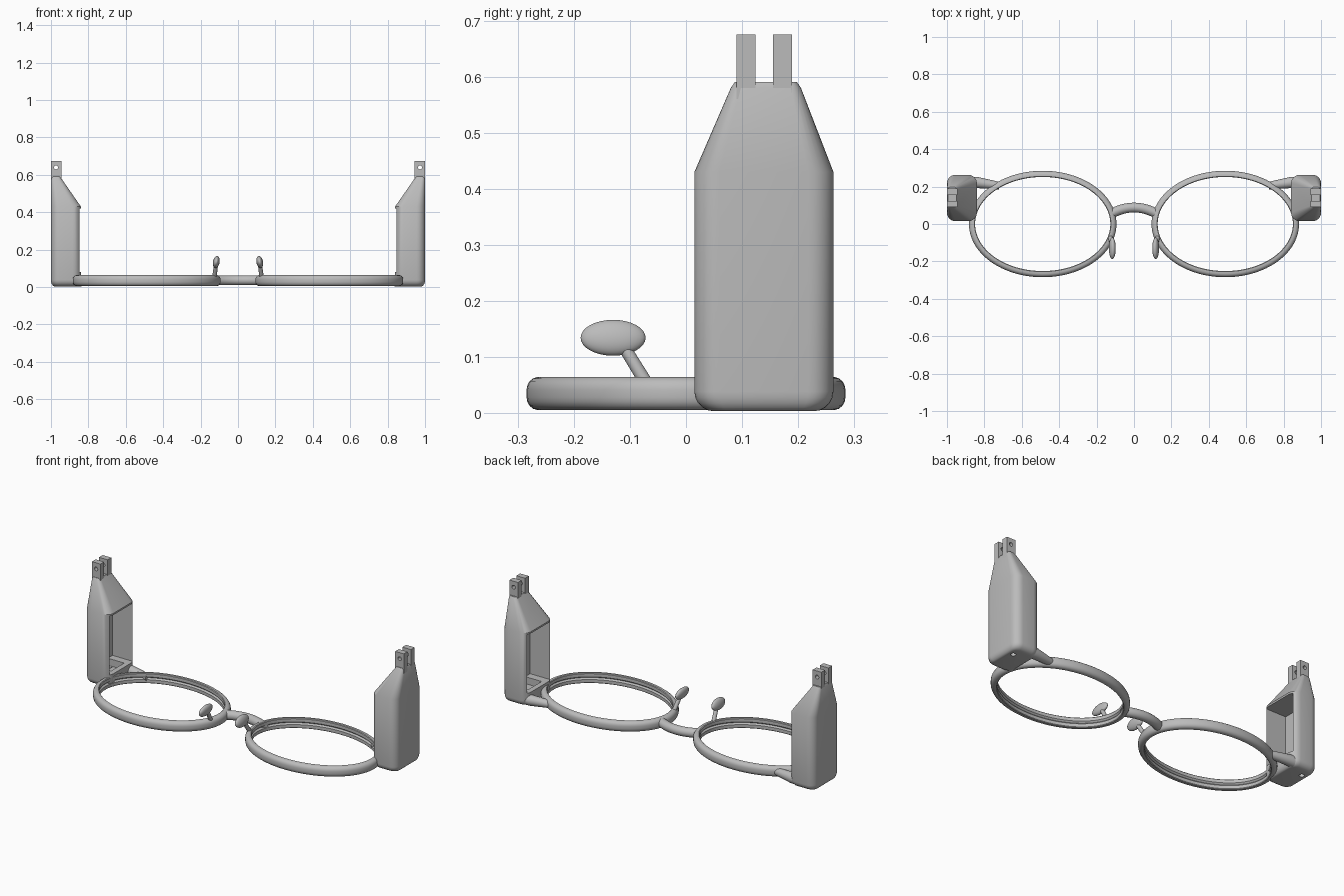
import bpy, bmesh, math
from mathutils import Vector

if "Cube" in bpy.data.objects:
    bpy.data.objects.remove(bpy.data.objects["Cube"])

grey = bpy.data.materials.new("plain grey")
grey.use_nodes = True
grey.diffuse_color = (0.5, 0.5, 0.5, 1)
grey.node_tree.nodes["Principled BSDF"].inputs["Base Color"].default_value = (0.5, 0.5, 0.5, 1)


def make(name, bm):
    bmesh.ops.recalc_face_normals(bm, faces=bm.faces)
    mesh = bpy.data.meshes.new(name)
    bm.to_mesh(mesh)
    bm.free()
    mesh.materials.append(grey)
    ob = bpy.data.objects.new(name, mesh)
    bpy.context.collection.objects.link(ob)
    return ob


def loft(name, rings, cyclic=False):
    """Skin a list of equal closed rings; cap the ends unless cyclic."""
    bm = bmesh.new()
    loops = [[bm.verts.new(p) for p in ring] for ring in rings]
    n = len(loops[0])
    pairs = list(zip(loops, loops[1:])) + ([(loops[-1], loops[0])] if cyclic else [])
    for a, b in pairs:
        for i in range(n):
            j = (i + 1) % n
            bm.faces.new((a[i], a[j], b[j], b[i]))
    if not cyclic:
        bm.faces.new(loops[0])
        bm.faces.new(loops[-1])
    return make(name, bm)


def box(name, lo, hi):
    (x0, y0, z0), (x1, y1, z1) = lo, hi
    return loft(name, [[(x0, y0, z), (x1, y0, z), (x1, y1, z), (x0, y1, z)] for z in (z0, z1)])


def tube(name, points, radii, sides=20):
    """Round tube along a path, with one radius per point."""
    pts = [Vector(p) for p in points]
    rings = []
    for i, p in enumerate(pts):
        d = (pts[min(i + 1, len(pts) - 1)] - pts[max(i - 1, 0)]).normalized()
        u = d.orthogonal().normalized() if abs(d.z) > 0.5 else d.cross(Vector((0, 0, 1))).normalized()
        v = d.cross(u)
        angles = [math.tau * k / sides for k in range(sides)]
        rings.append([p + radii[i] * (math.cos(a) * u + math.sin(a) * v) for a in angles])
    return loft(name, rings)


def cut(ob, cutter):
    cutter.hide_render = True
    mod = ob.modifiers.new("cut", "BOOLEAN")
    mod.operation, mod.object, mod.solver = "DIFFERENCE", cutter, "EXACT"
    bpy.context.view_layer.objects.active = ob
    bpy.ops.object.modifier_apply(modifier=mod.name)
    bpy.data.objects.remove(cutter)


def finish(ob, mirror=True, angle=35):
    bpy.ops.object.select_all(action="DESELECT")
    ob.select_set(True)
    bpy.context.view_layer.objects.active = ob
    if mirror:
        ob.modifiers.new("mirror", "MIRROR")
        bpy.ops.object.modifier_apply(modifier="mirror")
    bpy.ops.object.shade_smooth_by_angle(angle=math.radians(angle))


def rounded_rect(x0, x1, y0, y1, r, z, steps=6):
    ring = []
    corners = [(x1 - r, y1 - r), (x0 + r, y1 - r), (x0 + r, y0 + r), (x1 - r, y0 + r)]
    for q, (cx, cy) in enumerate(corners):
        for k in range(steps + 1):
            a = math.pi / 2 * (q + k / steps)
            ring.append((cx + r * math.cos(a), cy + r * math.sin(a), z))
    return ring


# Lens rims: rounded outside, lens groove inside, swept around an ellipse
half = [(-.008, 0), (-.0165, .008), (-.0165, .026), (-.013, .0295), (-.003, .0295),
        (.005, .027), (.011, .022), (.015, .015), (.0165, .007)]
profile = half + [(u, -z) for u, z in reversed(half[1:])]
rings = []
for k in range(96):
    c, s = math.cos(math.tau * k / 96), math.sin(math.tau * k / 96)
    rings.append([(.488 + (.378 + u) * c, (.268 + u) * s, .0345 + z) for u, z in profile])
finish(loft("lens_rims", rings, cyclic=True))

# Bridge: shallow arch between the rims
path = [(.13 * t, .088 - .038 * t * t, .036) for t in [i / 8 - 1 for i in range(17)]]
finish(tube("bridge", path, [.026] * 17), mirror=False)

# Struts joining the rims to the side housings
finish(tube("rim_struts", [(.9, .222, .034), (.84, .222, .034), (.72, .205, .034)], [.031, .03, .02]))

# Nose pad stems and oval pads
finish(tube("nose_pad_stems", [(.127, -.066, .045), (.117, -.115, .125)], [.012, .011]))
bm = bmesh.new()
bmesh.ops.create_uvsphere(bm, u_segments=32, v_segments=16, radius=1)
for v in bm.verts:
    x, y, z = v.co
    v.co = (.116 + .018 * x - .004 * z, -.13 + .058 * y, .134 + .032 * z)
finish(make("nose_pads", bm))

# Side housings: rounded block with a tapering shoulder
X0, X1, Y0, Y1 = .84, 1.0, .015, .263
rings = []
for k in range(6):
    a = math.pi / 2 * k / 5
    d = .035 * (1 - math.sin(a))
    rings.append(rounded_rect(X0 + d * .6, X1 - d * .6, Y0 + d, Y1 - d, .045 - d * .5,
                              .003 + .035 * (1 - math.cos(a))))
rings.append(rounded_rect(X0, X1, Y0, Y1, .045, .43))
rings.append(rounded_rect(.944, X1, .08, .205, .018, .58))
rings.append(rounded_rect(.95, .995, .087, .198, .014, .59))
housing = loft("side_housings", rings)

# Open cavity on the inner side, floor pocket and small drain hole
cut(housing, box("cavity_cutter", (.78, .035, .08), (.975, .243, .42)))
cut(housing, box("pocket_cutter", (.87, .08, .04), (.975, .2, .1)))
cut(housing, tube("drain_cutter", [(.955, .185, -.05), (.955, .185, .06)], [.014, .014]))
finish(housing, angle=30)

# Hinge lugs with a pin hole through each pair
for name, y in (("front_hinge_lugs", .09), ("back_hinge_lugs", .155)):
    lug = box(name, (.945, y, .56), (1.0, y + .034, .675))
    cut(lug, tube("pin_cutter", [(.973, y - .02, .64), (.973, y + .06, .64)], [.011, .011]))
    finish(lug)
